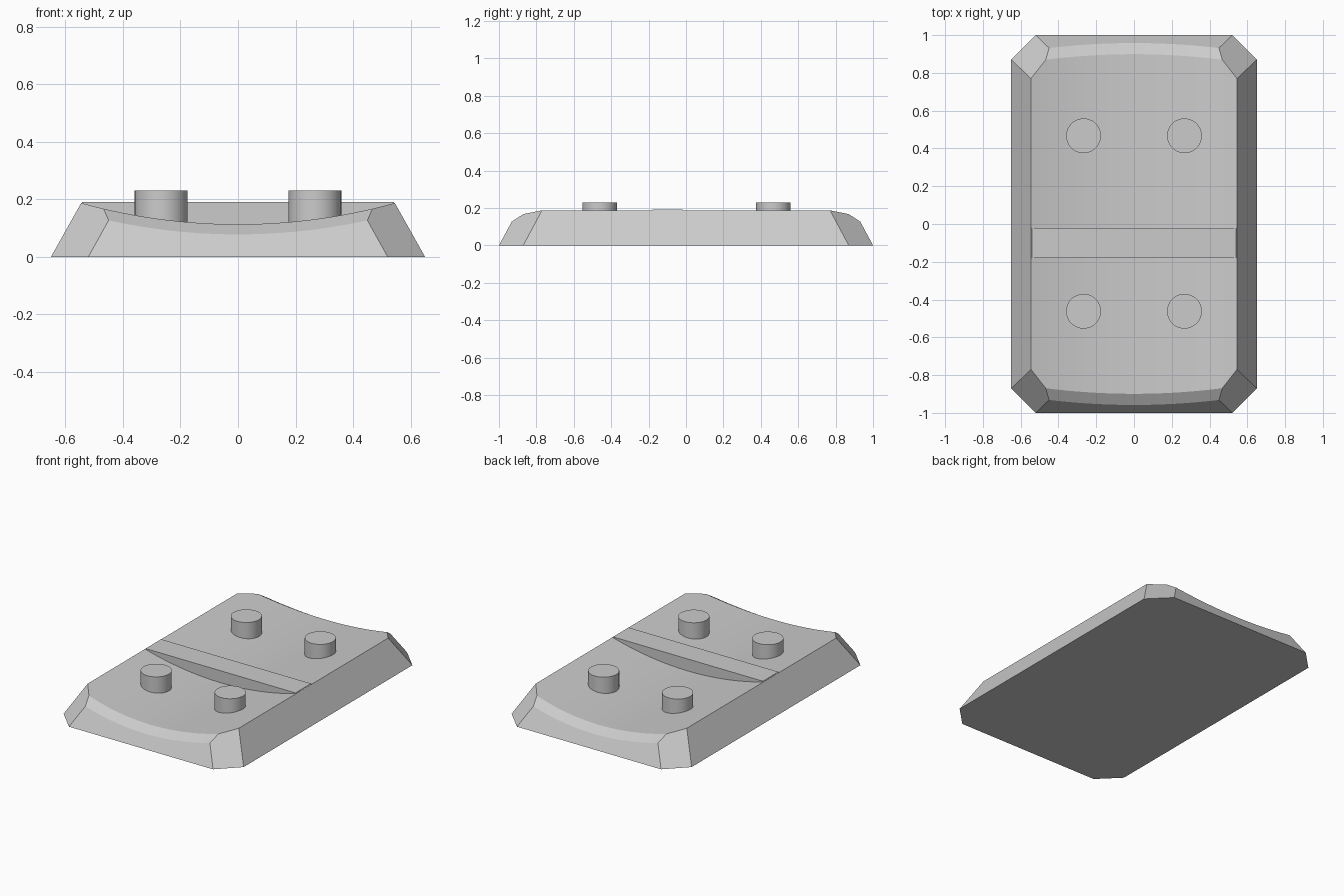
import bpy, bmesh, math
from mathutils import Vector

old = bpy.data.objects.get("Cube")
if old:
    bpy.data.objects.remove(old, do_unlink=True)

grey = bpy.data.materials.new("plain grey")
grey.use_nodes = True
colour = (0.6, 0.6, 0.6, 1)
grey.diffuse_color = colour
grey.node_tree.nodes["Principled BSDF"].inputs["Base Color"].default_value = colour

HALF_BASE, HALF_TOP = 0.65, 0.545
EDGE_Z, MID_Z = 0.187, 0.113
SLOPE = 0.54


def make_object(name, bm):
    bmesh.ops.recalc_face_normals(bm, faces=bm.faces)
    mesh = bpy.data.meshes.new(name)
    bm.to_mesh(mesh)
    bm.free()
    mesh.materials.append(grey)
    obj = bpy.data.objects.new(name, mesh)
    bpy.context.collection.objects.link(obj)
    bpy.ops.object.select_all(action='DESELECT')
    obj.select_set(True)
    bpy.context.view_layer.objects.active = obj
    bpy.ops.object.shade_smooth_by_angle(angle=math.radians(20))
    return obj


def prism(profile, y0, y1):
    """Extrude an x-z profile along y."""
    bm = bmesh.new()
    face = bm.faces.new([bm.verts.new((x, y0, z)) for x, z in profile])
    geom = bmesh.ops.extrude_face_region(bm, geom=[face])["geom"]
    moved = [g for g in geom if isinstance(g, bmesh.types.BMVert)]
    bmesh.ops.translate(bm, verts=moved, vec=(0, y1 - y0, 0))
    return bm


def slice_off(bm, point, normal):
    """Cut away everything beyond a plane and cap the cut."""
    cut = bmesh.ops.bisect_plane(bm, geom=bm.verts[:] + bm.edges[:] + bm.faces[:],
                                 plane_co=point, plane_no=Vector(normal).normalized(),
                                 clear_outer=True)["geom_cut"]
    edges = [e for e in cut if isinstance(e, bmesh.types.BMEdge)]
    bmesh.ops.holes_fill(bm, edges=edges, sides=0)
    return edges


# Body: sloping sides and a hollowed circular top
sag = EDGE_Z - MID_Z
radius = (HALF_TOP ** 2 + sag ** 2) / (2 * sag)
steps = 32
profile = [(-HALF_BASE, 0), (HALF_BASE, 0)]
for i in range(steps + 1):
    x = HALF_TOP * (1 - 2 * i / steps)
    profile.append((x, MID_Z + radius - math.sqrt(radius ** 2 - x ** 2)))
body = prism(profile, -1.2, 1.2)

# Sloping ends, chamfered where they meet the hollow
for s in (-1, 1):
    edges = slice_off(body, (0, s, 0), (0, s, SLOPE))
    rim = [e for e in edges if min(v.co.z for v in e.verts) > 0.1]
    bmesh.ops.bevel(body, geom=rim, offset=0.04, segments=1, affect='EDGES',
                    clamp_overlap=False)

# Sloping corner cuts
for sx in (-1, 1):
    for sy in (-1, 1):
        slice_off(body, (sx * 0.76, sy * 0.76, 0), (sx, sy, 1.096))
make_object("body", body)

# Flat bar across the hollow
bar = [(-0.589, 0.1), (0.589, 0.1), (0.541, 0.191), (-0.541, 0.191)]
make_object("cross_bar", prism(bar, -0.18, -0.02))

# Round pegs
PEG_TOP, PEG_BOTTOM = 0.23, 0.09
for end, y in (("front", -0.462), ("back", 0.467)):
    for side, x in (("right", -0.267), ("left", 0.267)):
        bm = bmesh.new()
        bmesh.ops.create_cone(bm, cap_ends=True, segments=48, radius1=0.092, radius2=0.092,
                              depth=PEG_TOP - PEG_BOTTOM)
        bmesh.ops.translate(bm, verts=bm.verts, vec=(x, y, (PEG_TOP + PEG_BOTTOM) / 2))
        make_object(f"{end}_{side}_peg", bm)
